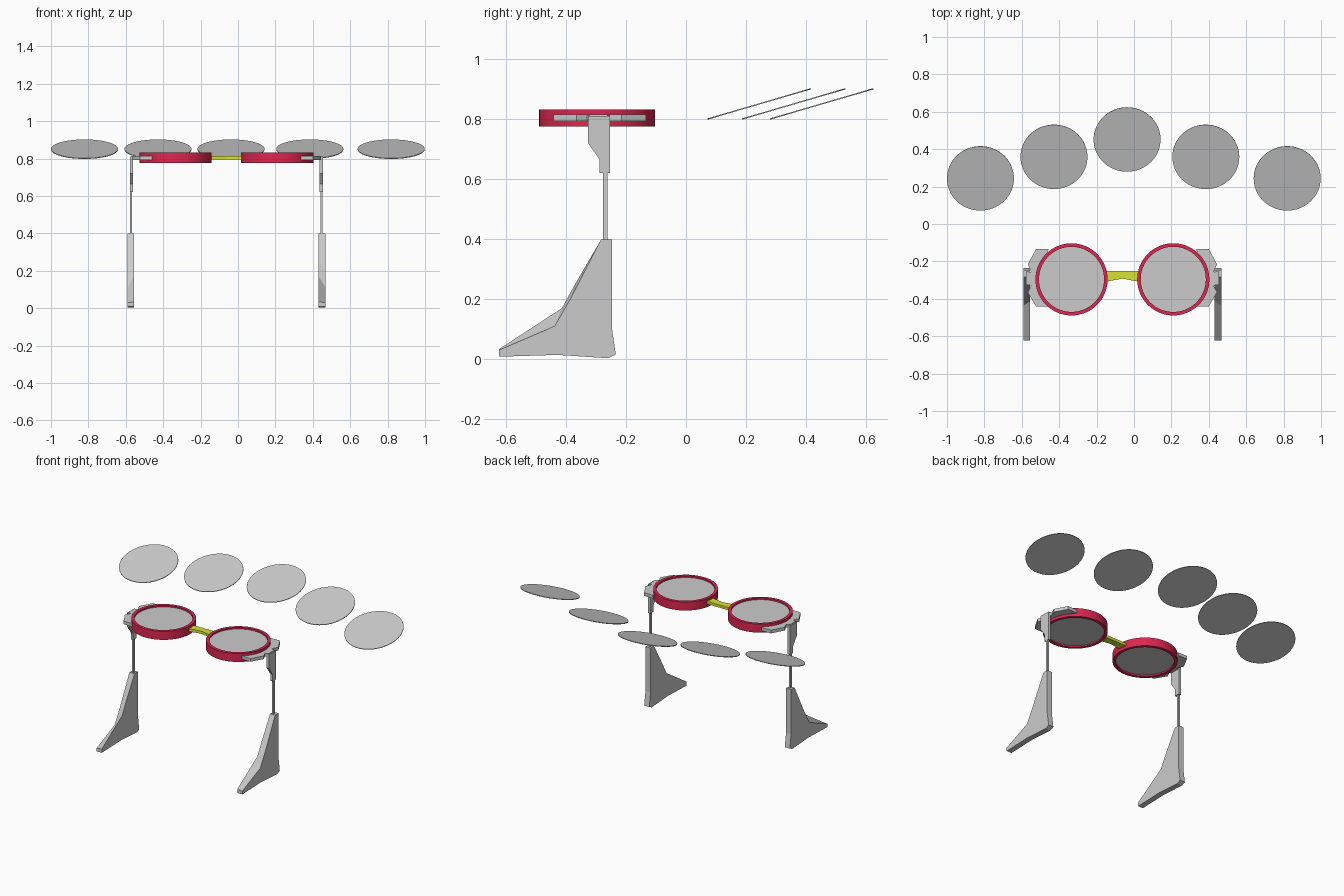
import bpy, bmesh, math
from mathutils import Vector

if "Cube" in bpy.data.objects:
    bpy.data.objects.remove(bpy.data.objects["Cube"])

MID = -0.062            # symmetry plane of the frame
RIM_X, RIM_Y, RIM_R = 0.272, -0.296, 0.193

def material(name, color):
    m = bpy.data.materials.new(name)
    m.diffuse_color = color
    m.use_nodes = True
    m.node_tree.nodes["Principled BSDF"].inputs["Base Color"].default_value = m.diffuse_color
    return m

RED = material("red", (0.72, 0.02, 0.08, 1))
YELLOW = material("yellow", (0.68, 0.76, 0.03, 1))

def finish(name, bm, mat=None, smooth=False):
    bmesh.ops.recalc_face_normals(bm, faces=bm.faces)
    me = bpy.data.meshes.new(name)
    bm.to_mesh(me)
    bm.free()
    ob = bpy.data.objects.new(name, me)
    bpy.context.collection.objects.link(ob)
    if mat:
        me.materials.append(mat)
    if smooth:
        bpy.ops.object.select_all(action='DESELECT')
        ob.select_set(True)
        bpy.context.view_layer.objects.active = ob
        bpy.ops.object.shade_smooth_by_angle(angle=math.radians(35))
    return ob

def loft(name, loops, mat=None, smooth=False, closed=False):
    """Skin matching loops; cap the ends, or join last to first when closed."""
    bm = bmesh.new()
    rings = [[bm.verts.new(p) for p in loop] for loop in loops]
    n = len(rings[0])
    for a, b in list(zip(rings, rings[1:])) + ([(rings[-1], rings[0])] if closed else []):
        for i in range(n):
            j = (i + 1) % n
            bm.faces.new((a[i], a[j], b[j], b[i]))
    if not closed:
        bm.faces.new(rings[0])
        bm.faces.new(rings[-1])
    return finish(name, bm, mat, smooth)

def circle(x, y, r, z, n=64):
    return [(x + r * math.cos(2 * math.pi * i / n), y + r * math.sin(2 * math.pi * i / n), z)
            for i in range(n)]

# Floating row of tilted discs
for x, y in ((-0.821, 0.244), (-0.428, 0.359), (-0.037, 0.452), (0.384, 0.359), (0.819, 0.244)):
    disc = loft("floating_disc", [circle(0, 0, 0.179, z) for z in (-0.002, 0.002)], smooth=True)
    disc.location = (x, y, 0.85)
    disc.rotation_euler.x = math.radians(16.3)

# Bridge between the rims
bridge = [(-0.093, -0.25), (0.093, -0.25), (0.093, -0.31), (0.07, -0.305),
          (0, -0.292), (-0.07, -0.305), (-0.093, -0.31)]
loft("bridge", [[(MID + x, y, z) for x, y in bridge] for z in (0.796, 0.814)], YELLOW)

# Side profiles (y, z) of the temple parts
bracket = [(-0.327, 0.81), (-0.253, 0.81), (-0.253, 0.62), (-0.288, 0.62), (-0.288, 0.665), (-0.327, 0.72)]
foot_back = [(-0.247, 0.398), (-0.247, 0.105), (-0.234, 0.015), (-0.26, 0.003), (-0.427, 0.014), (-0.623, 0.008)]
foot_inner = foot_back + [(-0.623, 0.033), (-0.413, 0.17), (-0.372, 0.245), (-0.283, 0.398)]
foot_outer = foot_back + [(-0.623, 0.03), (-0.437, 0.11), (-0.385, 0.2), (-0.283, 0.398)]

for s, side in ((-1, "left"), (1, "right")):
    cx = MID + s * RIM_X
    # Rim and lens
    loft(side + "_rim", [circle(cx, RIM_Y, r, z) for r, z in
         ((RIM_R, 0.775), (RIM_R, 0.831), (0.174, 0.831), (0.174, 0.775))], RED, True, True)
    loft(side + "_lens", [circle(cx, RIM_Y, 0.176, z) for z in (0.785, 0.821)], smooth=True)
    # Hinge plate wrapping the outer edge of the rim
    plate = [(0.395, -0.134), (0.462, -0.134), (0.506, -0.215), (0.488, -0.255),
             (0.51, -0.262), (0.51, -0.322), (0.488, -0.33), (0.506, -0.365), (0.462, -0.441), (0.395, -0.441)]
    plate += [(RIM_X + 0.184 * math.cos(a), RIM_Y + 0.184 * math.sin(a))
              for a in (math.radians(d) for d in range(-45, 46, 10))]
    loft(side + "_hinge_plate", [[(MID + s * x, y, z) for x, y in plate] for z in (0.793, 0.814)])
    # Bracket, thin rod and ear-piece foot
    for name, inner, outer, x0, x1 in (
            ("bracket", bracket, bracket, 0.499, 0.516),
            ("rod", [(-0.277, 0.39), (-0.261, 0.39), (-0.261, 0.63), (-0.277, 0.63)], None, 0.504, 0.515),
            ("foot", foot_inner, foot_outer, 0.493, 0.53)):
        loft(side + "_temple_" + name, [[(MID + s * x0, y, z) for y, z in inner],
                                        [(MID + s * x1, y, z) for y, z in (outer or inner)]])
